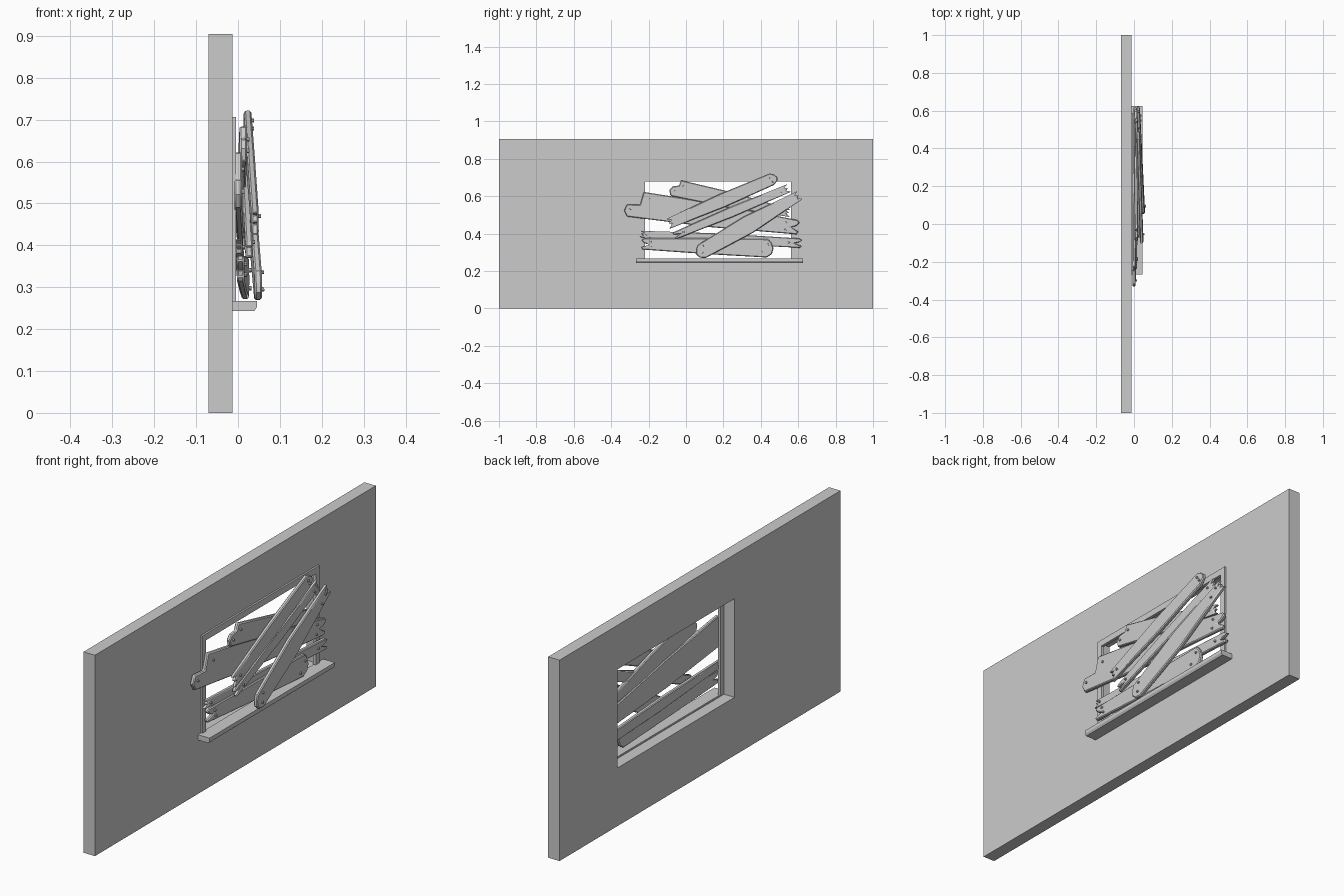
import bpy, bmesh
from mathutils import Vector, Matrix

if "Cube" in bpy.data.objects:
    bpy.data.objects.remove(bpy.data.objects["Cube"])


def finish(bm, name):
    bmesh.ops.recalc_face_normals(bm, faces=bm.faces)
    me = bpy.data.meshes.new(name)
    bm.to_mesh(me)
    bm.free()
    ob = bpy.data.objects.new(name, me)
    bpy.context.collection.objects.link(ob)
    return ob


def ring(name, outer, inner, x0, x1):
    """Rectangular slab with a rectangular opening; rects are (y0, y1, z0, z1)."""
    bm = bmesh.new()
    loops = []
    for x in (x0, x1):
        for y0, y1, z0, z1 in (outer, inner):
            loops.append([bm.verts.new((x, y, z)) for y, z in
                          ((y0, z0), (y1, z0), (y1, z1), (y0, z1))])
    ob, ib, of, inf = loops
    for a, b in ((ob, ib), (of, inf), (ob, of), (ib, inf)):
        for i in range(4):
            j = (i + 1) % 4
            bm.faces.new((a[i], a[j], b[j], b[i]))
    return finish(bm, name)


# End shapes: (inset along the board, -1..1 across), bottom to top
POINT = [(.02, -1), (0, -.6), (.01, -.1), (.08, 0), (.09, 1)]
CHIP = [(.012, -1), (0, -.4), (.012, .1), (.045, .35), (.05, 1)]
JAG = [(.01, -1), (0, -.6), (.045, -.1), (.02, .1), (0, .65), (.015, 1)]
SPLIT = [(0, -1), (.025, -.3), (.008, .1), (.03, .4), (.005, 1)]
ROUND = [(.035, -1), (.008, -.6), (0, 0), (.012, .6), (.03, 1)]
T = .018


def plank(name, p0, p1, w0, wm, w1, end0, end1, nails):
    p0, p1 = Vector(p0), Vector(p1)
    u = (p1 - p0).normalized()
    length = (p1 - p0).length
    n = (Vector((1, 0, 0)) - u * u.x).normalized()
    v = n.cross(u)
    mat = Matrix((u, v, n)).transposed().to_4x4()
    mat.translation = p0

    def half(s):
        t = s / length
        return .5 * (w0 + (wm - w0) * t * 2 if t < .5 else wm + (w1 - wm) * (t * 2 - 1))

    # outline, running counter-clockwise
    pts = [(length * f, -1) for f in (.3, .5, .7)]
    pts += [(length - d, k) for d, k in end1]
    pts += [(length * f, 1) for f in (.7, .5, .3)]
    pts += [(d, k) for d, k in reversed(end0)]
    bm = bmesh.new()
    face = bm.faces.new([bm.verts.new((s, k * half(s), -T / 2)) for s, k in pts])
    ext = bmesh.ops.extrude_face_region(bm, geom=[face])
    bmesh.ops.translate(bm, vec=(0, 0, T),
                        verts=[g for g in ext['geom'] if isinstance(g, bmesh.types.BMVert)])
    bm.transform(mat)
    ob = finish(bm, name)
    bev = ob.modifiers.new("worn_edges", 'BEVEL')
    bev.width = .004
    bev.segments = 1
    bev.angle_limit = 1.0
    bpy.context.view_layer.objects.active = ob
    ob.select_set(True)
    bpy.ops.object.shade_smooth_by_angle(angle=.5)
    ob.select_set(False)

    # nail heads
    bm = bmesh.new()
    for s, k in nails:
        s = s if s > 0 else length + s
        bmesh.ops.create_cone(bm, cap_ends=True, segments=8, radius1=.006, radius2=.005,
                              depth=.012, matrix=Matrix.Translation((s, k * half(s), T / 2)))
    bm.transform(mat)
    finish(bm, name + "_nails")


# Wall with window opening, and trim around the opening
OPEN = (-.245, .587, .262, .706)
ring("wall", (-1, 1, 0, .905), OPEN, -.07, -.013)
ring("window_frame", OPEN, (-.22, .561, .265, .677), -.018, -.005)

# Sill with a sloped underside
bm = bmesh.new()
prof = [(-.014, .243), (.039, .243), (.045, .252), (.045, .267), (-.014, .267)]
f = bm.faces.new([bm.verts.new((x, -.267, z)) for x, z in prof])
e = bmesh.ops.extrude_face_region(bm, geom=[f])
bmesh.ops.translate(bm, vec=(0, .893, 0),
                    verts=[g for g in e['geom'] if isinstance(g, bmesh.types.BMVert)])
finish(bm, "window_sill")

# Boards: (x, y, z) of both ends, widths at start / middle / end
plank("board_wide", (0, -.325, .565), (.008, .605, .432), .145, .13, .075, POINT, JAG,
      [(.03, -.45), (.13, .5), (-.07, .5), (-.07, -.5)])
plank("board_top", (.013, -.085, .65), (.006, .56, .508), .095, .085, .04, CHIP, SPLIT,
      [(.025, -.4), (.07, .4), (-.05, 0)])
plank("board_middle", (.002, -.25, .398), (.006, .62, .348), .034, .055, .05, SPLIT, JAG,
      [(.04, 0), (-.07, 0)])
plank("board_low", (.006, -.24, .345), (.018, .468, .32), .06, .085, .1, JAG, ROUND,
      [(.05, .4), (.06, -.4), (-.03, .4), (-.06, -.5)])
plank("board_diagonal_upper", (.041, -.1, .45), (.022, .488, .703), .055, .075, .065,
      SPLIT, ROUND, [(.05, 0), (-.035, .3), (-.03, -.4)])
plank("board_diagonal_thin", (.027, -.068, .385), (.012, .555, .645), .04, .055, .045,
      JAG, SPLIT, [(.06, 0), (-.05, 0)])
plank("board_diagonal_lower", (.049, .055, .288), (.022, .612, .607), .08, .1, .05,
      ROUND, SPLIT, [(.035, -.3), (.06, .5), (-.04, .2), (-.08, -.3)])
